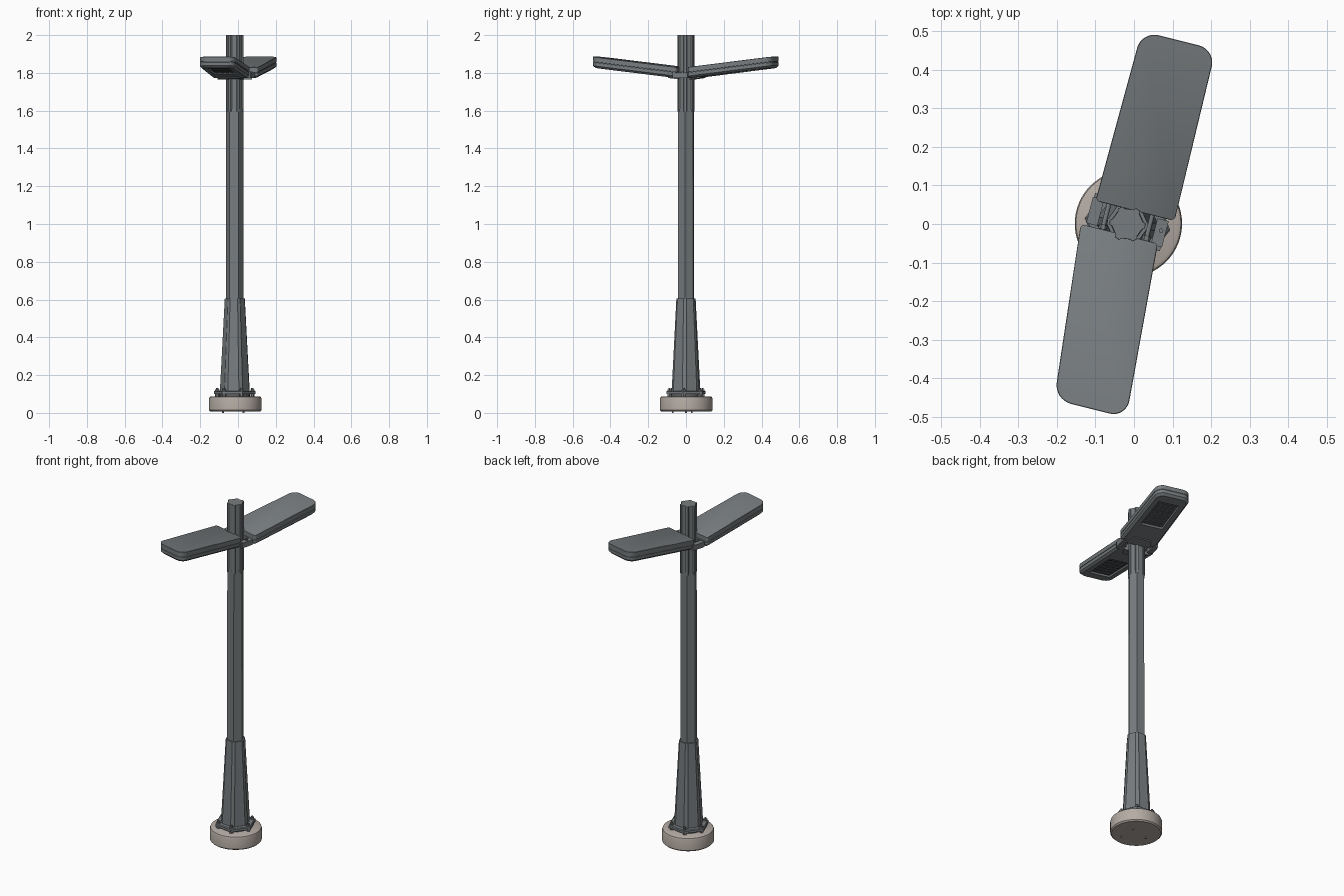
import bpy, bmesh, math
from mathutils import Vector, Matrix

if "Cube" in bpy.data.objects:
    bpy.data.objects.remove(bpy.data.objects["Cube"])

CX, CY = -0.017, 0.0          # pole axis


def material(name, rgb):
    m = bpy.data.materials.new(name)
    m.diffuse_color = (*rgb, 1)
    m.use_nodes = True
    m.node_tree.nodes["Principled BSDF"].inputs["Base Color"].default_value = m.diffuse_color
    return m


STEEL = material("grey steel", (0.185, 0.202, 0.21))
DARK = material("dark steel", (0.105, 0.112, 0.117))
STONE = material("warm concrete", (0.46, 0.41, 0.37))


def loft(name, rings, mat, smooth=False, cap_mat=None):
    """Skin a list of equal-length point rings, capping both ends."""
    bm = bmesh.new()
    vr = [[bm.verts.new(p) for p in r] for r in rings]
    n = len(vr[0])
    for a, b in zip(vr, vr[1:]):
        for i in range(n):
            j = (i + 1) % n
            bm.faces.new((a[i], a[j], b[j], b[i]))
    bm.faces.new(vr[0][::-1])
    last = bm.faces.new(vr[-1])
    if cap_mat:
        last.material_index = 1
    bmesh.ops.recalc_face_normals(bm, faces=bm.faces)
    me = bpy.data.meshes.new(name)
    bm.to_mesh(me)
    bm.free()
    me.materials.append(mat)
    if cap_mat:
        me.materials.append(cap_mat)
    ob = bpy.data.objects.new(name, me)
    bpy.context.collection.objects.link(ob)
    if smooth:
        bpy.ops.object.select_all(action='DESELECT')
        ob.select_set(True)
        bpy.context.view_layer.objects.active = ob
        bpy.ops.object.shade_smooth_by_angle(angle=math.radians(35))
    return ob


def ngon(n, r, z, rot=0.0, c=(CX, CY)):
    return [Vector((c[0] + r * math.cos(rot + math.tau * i / n),
                    c[1] + r * math.sin(rot + math.tau * i / n), z)) for i in range(n)]


def ribbed(r, z, rot, inner):
    """Hexagonal section with a narrow rib on each corner."""
    pts = []
    for i in range(6):
        a = rot + math.tau * i / 6
        for da, k in ((-13, inner), (-8, 1), (8, 1), (13, inner)):
            t = a + math.radians(da)
            pts.append(Vector((CX + r * k * math.cos(t), CY + r * k * math.sin(t), z)))
    return pts


def lathe(name, profile, n, mat, rot=0.0, c=(CX, CY), smooth=False):
    return loft(name, [ngon(n, r, z, rot, c) for r, z in profile], mat, smooth)


ROT = math.radians(-6)

# concrete foot with small feet underneath
FOOT = (-0.0145, 0.001)
lathe("base_disc", [(0.132, 0.007), (0.139, 0.014), (0.139, 0.075), (0.136, 0.084), (0.128, 0.088)],
      64, STONE, c=FOOT, smooth=True)
for i, c in enumerate(((0.03, -0.07), (0.03, 0.03), (-0.08, 0.0))):
    lathe(f"base_foot_{i}", [(0.005, 0.0), (0.005, 0.01)], 10, STONE, c=c, smooth=True)

# flange, its spacer and anchor bolts
lathe("base_spacer", [(0.08, 0.085), (0.08, 0.102)], 24, DARK, smooth=True)
lathe("base_flange", [(0.112, 0.1), (0.112, 0.113), (0.107, 0.117)], 6, STEEL, math.radians(-8))
for i in range(6):
    a = math.radians(-8) + math.tau * i / 6
    c = (CX + 0.094 * math.cos(a), CY + 0.094 * math.sin(a))
    lathe(f"anchor_rod_{i}", [(0.006, 0.06), (0.006, 0.132)], 10, STEEL, c=c, smooth=True)
    lathe(f"anchor_nut_{i}", [(0.011, 0.115), (0.011, 0.124)], 6, STEEL, c=c)
    lathe(f"lower_nut_{i}", [(0.011, 0.087), (0.011, 0.1)], 6, STEEL, c=c)

# tapered lower shaft, plain middle shaft, ribbed head
loft("lower_shaft", [ribbed(0.079, 0.115, ROT, 0.955), ribbed(0.053, 0.605, ROT, 0.955)], STEEL)
lathe("middle_shaft", [(0.047, 0.59), (0.046, 1.61)], 6, STEEL, ROT)
loft("head_sleeve", [ribbed(0.047, 1.595, ROT, 0.87), ribbed(0.047, 1.998, ROT, 0.87),
                     ribbed(0.046, 2.0, ROT, 0.87)], STEEL)

# clamp holding the two lamps, turned 14 degrees
TURN = Matrix.Translation((CX, CY + 0.005, 1.79)) @ Matrix.Rotation(math.radians(-14.5), 4, 'Z')


def box(name, c, s, mat):
    hx, hy, hz = (v / 2 for v in s)
    rings = [[TURN @ Vector((c[0] + x, c[1] + y, c[2] + z)) for x, y in
              ((-hx, -hy), (hx, -hy), (hx, hy), (-hx, hy))] for z in (-hz, hz)]
    return loft(name, rings, mat)


def rod(name, x, y0, y1, r, n, mat):
    rings = [[TURN @ Vector((x + r * math.cos(math.tau * i / n), y,
                             r * math.sin(math.tau * i / n))) for i in range(n)] for y in (y0, y1)]
    return loft(name, rings, mat, n > 6)


for s, side in ((-1, "left"), (1, "right")):
    box(f"clamp_ear_{side}", (s * 0.088, -s * 0.006, -0.002), (0.03, 0.07, 0.03), STEEL)
    rod(f"clamp_bolt_{side}", s * 0.058, -0.06, 0.06, 0.006, 12, STEEL)
    rod(f"clamp_nut_{side}", s * 0.058, -0.034, -0.022, 0.011, 6, STEEL)
    box(f"clamp_jaw_{side}", (0, s * 0.046, 0), (0.2, 0.012, 0.034), STEEL)
c = TURN @ Vector((0.09, 0, 0))
lathe("clamp_knob", [(0.006, 1.795), (0.006, 1.808)], 12, STEEL, c=(c.x, c.y), smooth=True)

# lamps: rounded slabs mapped onto four plan corners and tilted up outwards
HW, HL = 0.1, 0.235


def lamp_map(corners):
    a, b, c, d = (Vector(p) for p in corners)   # near left, near right, far right, far left

    def f(s, t, h):
        u, v = s / HW / 2 + 0.5, t / HL / 2 + 0.5
        p = a.lerp(b, u).lerp(d.lerp(c, u), v)
        return Vector((p.x, p.y, 1.772 + 0.056 * v + h))
    return f


def slab(f, hw, t0, t1, rn, rf, h):
    pts = []
    for x, y, r, start in ((hw - rn, t0 + rn, rn, -90), (hw - rf, t1 - rf, rf, 0),
                           (-hw + rf, t1 - rf, rf, 90), (-hw + rn, t0 + rn, rn, 180)):
        for k in range(9):
            a = math.radians(start + 90 * k / 8)
            pts.append(f(x + r * math.cos(a), y + r * math.sin(a), h))
    return pts


def lamp(name, corners):
    f = lamp_map(corners)
    # (inset, height) from the top down, with a seam half way
    steps = [(0.0015, 0.0585), (0.0, 0.057), (0.0, 0.033), (0.002, 0.032),
             (0.002, 0.029), (0.0, 0.028), (0.0, 0.011), (0.012, 0.0)]
    rings = [slab(f, HW - i, -HL + i, HL - i, 0.012, 0.046 - i * 0.6, h) for i, h in steps]
    # recessed light window underneath
    for i, h in ((0.0, 0.0), (0.004, 0.009)):
        rings.append(slab(f, 0.062 - i, -0.06 + i, 0.165 - i, 0.008, 0.008, h))
    loft(name + "_housing", rings, STEEL, True, DARK)
    # rows of small lenses in the window
    for r in range(6):
        for q in range(4):
            s, t = -0.042 + q * 0.028, -0.037 + r * 0.036
            loft(f"{name}_lens_{r}_{q}",
                 [[f(s + k * 0.009 * x, t + k * 0.012 * y, h) for x, y in
                   ((-1, -1), (1, -1), (1, 1), (-1, 1))] for k, h in ((1, 0.01), (0.7, 0.005))], DARK)
    # neck block under the slab where it meets the clamp
    loft(name + "_neck", [[f(s, t, h) for s, t in ((-0.07, -HL), (0.07, -HL),
                                                   (0.05, -HL + 0.06), (-0.05, -HL + 0.06))]
                          for h in (-0.006, 0.02)], STEEL)


lamp("back_lamp", [(-0.1, 0.06), (0.105, 0.008), (0.212, 0.452), (0.02, 0.5)])
lamp("front_lamp", [(0.062, -0.05), (-0.138, 0.0), (-0.207, -0.455), (-0.02, -0.502)])
